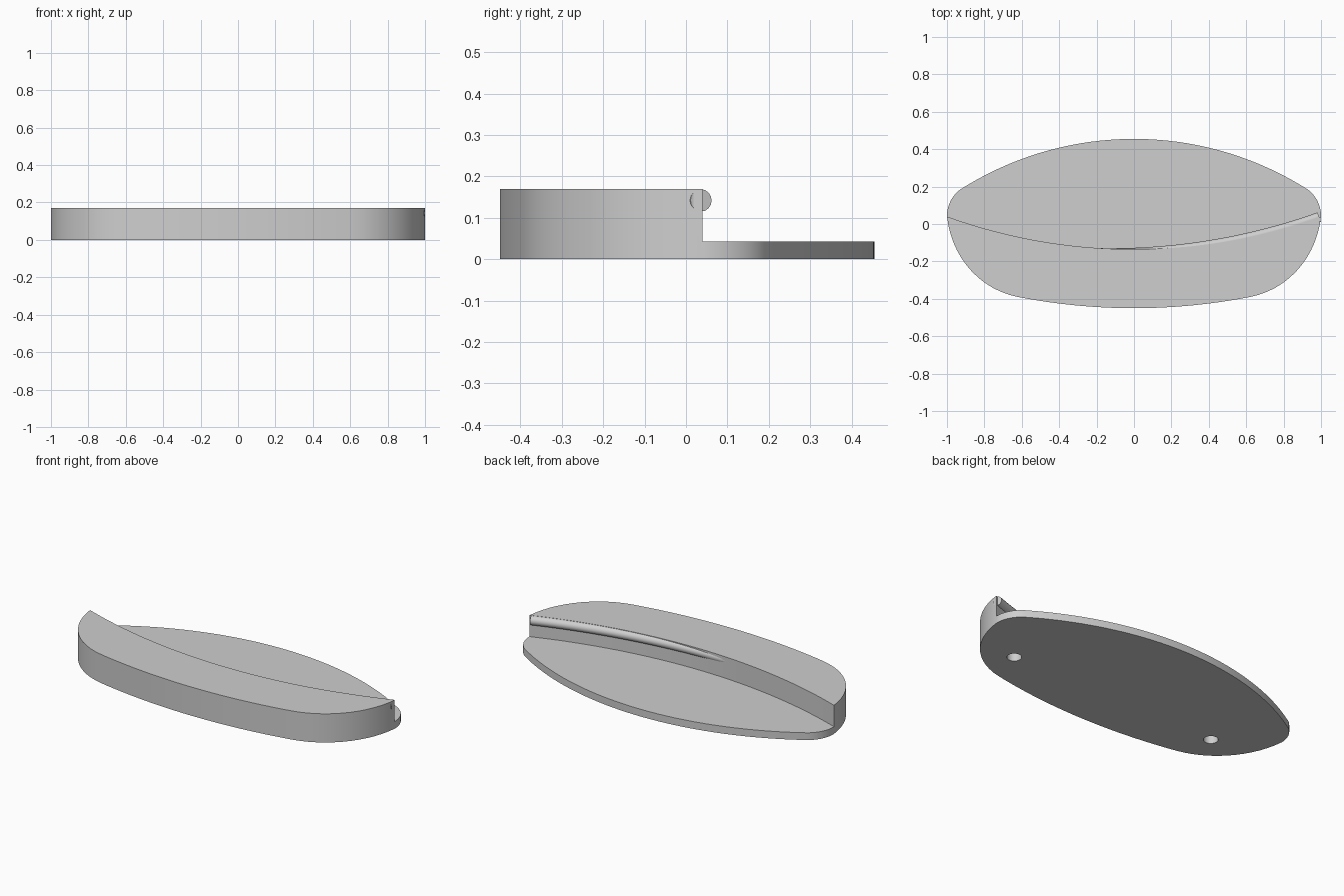
import bpy, bmesh
from math import sqrt
from mathutils import Vector
from mathutils.geometry import interpolate_bezier

cube = bpy.data.objects.get("Cube")
if cube:
    bpy.data.objects.remove(cube, do_unlink=True)

HEIGHT, LEDGE = 0.17, 0.043
BEAD_R = 0.027

grey = bpy.data.materials.new("light grey")
grey.use_nodes = True
COLOUR = (0.62, 0.62, 0.62, 1)
grey.diffuse_color = COLOUR
grey.node_tree.nodes["Principled BSDF"].inputs["Base Color"].default_value = COLOUR


def arc(half, y_end, y_mid, x):
    """Height at x of the circular arc through (+-half, y_end) and (0, y_mid)."""
    sag = y_mid - y_end
    r = (half * half + sag * sag) / (2 * abs(sag))
    drop = r - sqrt(r * r - x * x)
    return y_mid - drop if sag > 0 else y_mid + drop


def wall_y(x):
    return arc(1, 0.04, -0.135, x)


def prism(name, points, z0, z1):
    bm = bmesh.new()
    face = bm.faces.new([bm.verts.new((x, y, z0)) for x, y in points])
    new = bmesh.ops.extrude_face_region(bm, geom=[face])["geom"]
    bmesh.ops.translate(bm, vec=(0, 0, z1 - z0),
                        verts=[v for v in new if isinstance(v, bmesh.types.BMVert)])
    bmesh.ops.recalc_face_normals(bm, faces=bm.faces)
    mesh = bpy.data.meshes.new(name)
    bm.to_mesh(mesh)
    bm.free()
    mesh.materials.append(grey)
    obj = bpy.data.objects.new(name, mesh)
    bpy.context.collection.objects.link(obj)
    return obj


def bezier(*pts):
    return [(p.x, p.y) for p in interpolate_bezier(*[Vector(p) for p in pts], 14)]


# Outline: shallow back arc, rounded side, shallow front arc, then mirrored
N = 20
half = [(0.92 * i / N, arc(0.92, 0.19, 0.455, 0.92 * i / N)) for i in range(N)]
half += bezier((0.92, 0.19), (0.97, 0.16), (1, 0.1), (1, 0.045))
half += bezier((1, 0.045), (0.98, -0.17), (0.83, -0.35), (0.62, -0.39))[1:]
half += [(0.62 * i / N, arc(0.62, -0.39, -0.45, 0.62 * i / N)) for i in range(N - 1, -1, -1)]
outline = half + [(-x, y) for x, y in half[-2:0:-1]]
body = prism("curved_body", outline, 0, HEIGHT)

# Cutter leaving the thin back ledge behind the curved wall
xs = [-1.05 + 2.1 * i / 48 for i in range(49)]
cutters = [prism("ledge_cutter", [(x, wall_y(x)) for x in xs] + [(1.05, 0.6), (-1.05, 0.6)],
                 LEDGE, HEIGHT + 0.1)]

# Cutters for the two round blind holes underneath
for side in (-1, 1):
    bpy.ops.mesh.primitive_cylinder_add(vertices=32, radius=0.04, depth=0.2,
                                        location=(side * 0.69, -0.18, 0))
    hole = bpy.context.object
    hole.name = "hole_cutter"
    hole.data.materials.append(grey)
    cutters.append(hole)

bpy.context.view_layer.objects.active = body
for cutter in cutters:
    cutter.hide_render = True
    mod = body.modifiers.new("cut", "BOOLEAN")
    mod.operation = "DIFFERENCE"
    mod.solver = "EXACT"
    mod.object = cutter
    bpy.ops.object.modifier_apply(modifier=mod.name)
for cutter in cutters:
    bpy.data.objects.remove(cutter, do_unlink=True)

# Round bead emerging from the wall and growing towards the left end
curve = bpy.data.curves.new("wall_bead", "CURVE")
curve.dimensions = "3D"
curve.bevel_depth = BEAD_R
curve.bevel_resolution = 6
curve.use_fill_caps = True
path = curve.splines.new("POLY")
STEPS = 40
path.points.add(STEPS)
for i, point in enumerate(path.points):
    t = i / STEPS
    x = -0.18 + 1.17 * t
    point.co = (x, wall_y(x) - BEAD_R * (1 - t) ** 2, HEIGHT - BEAD_R - 0.001, 1)
curve.materials.append(grey)
bead = bpy.data.objects.new("wall_bead", curve)
bpy.context.collection.objects.link(bead)

bpy.ops.object.select_all(action="DESELECT")
bead.select_set(True)
bpy.context.view_layer.objects.active = bead
bpy.ops.object.convert(target="MESH")
body.select_set(True)
bpy.ops.object.shade_smooth_by_angle(angle=0.6)
